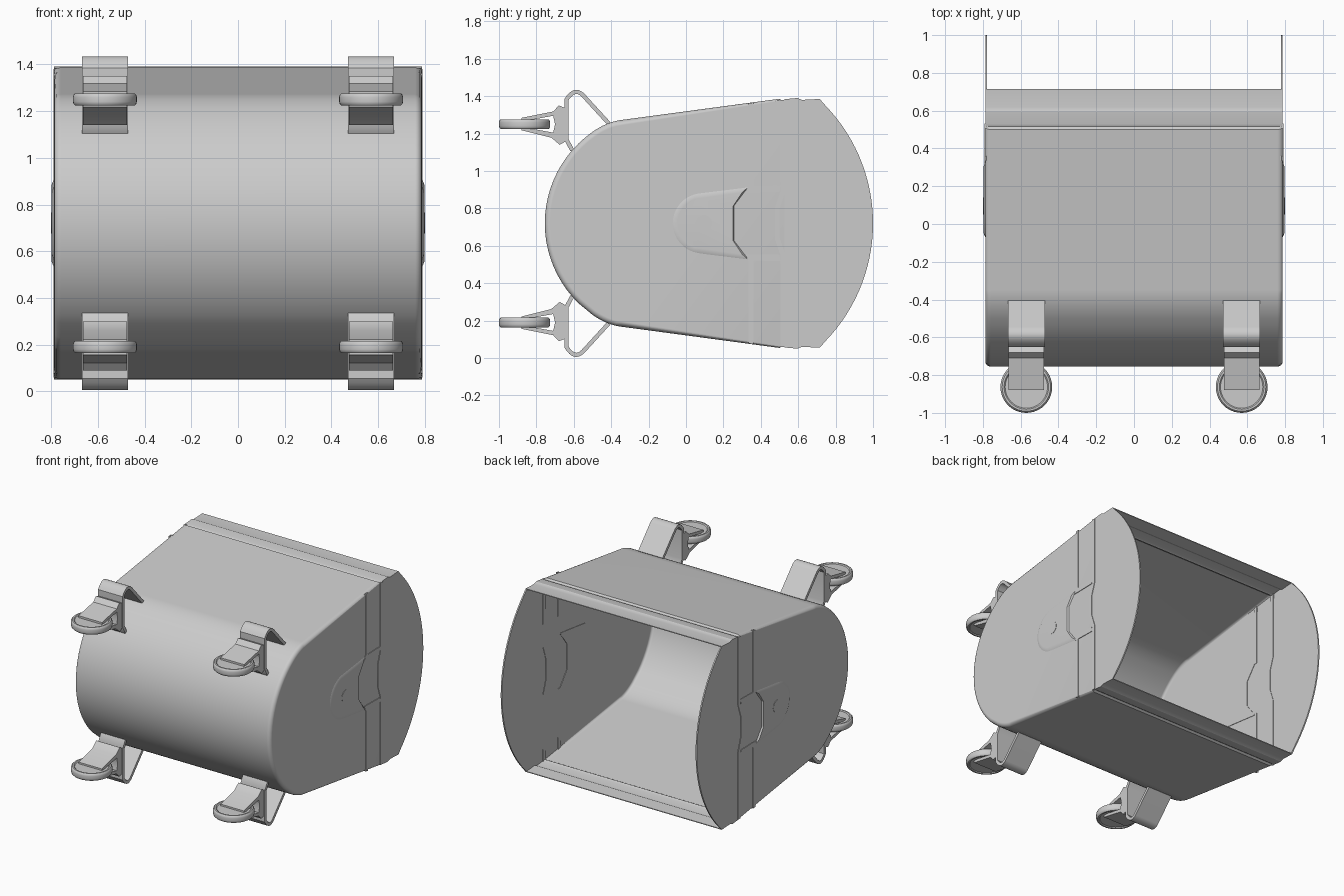
import bpy, bmesh, math
from mathutils import Vector

if "Cube" in bpy.data.objects:
    bpy.data.objects.remove(bpy.data.objects["Cube"], do_unlink=True)

MID = 0.72      # height of the symmetry plane
HALF = 0.787    # half width of the body

grey = bpy.data.materials.new("light_grey")
grey.use_nodes = True
grey.diffuse_color = (0.6, 0.6, 0.6, 1)
grey.node_tree.nodes["Principled BSDF"].inputs["Base Color"].default_value = (0.6, 0.6, 0.6, 1)


def finish(name, bm, angle=30, thickness=0):
    mesh = bpy.data.meshes.new(name)
    bm.to_mesh(mesh)
    bm.free()
    mesh.materials.append(grey)
    ob = bpy.data.objects.new(name, mesh)
    bpy.context.collection.objects.link(ob)
    bpy.ops.object.select_all(action='DESELECT')
    ob.select_set(True)
    bpy.context.view_layer.objects.active = ob
    if thickness:
        mod = ob.modifiers.new("sheet", 'SOLIDIFY')
        mod.thickness, mod.offset = thickness, -1
        bpy.ops.object.modifier_apply(modifier=mod.name)
    bpy.ops.object.shade_smooth_by_angle(angle=math.radians(angle))
    ob.modifiers.new("even_normals", 'WEIGHTED_NORMAL').keep_sharp = True
    return ob


def loft(name, loop_a, xa, loop_b, xb):
    """Closed solid between two (y, z) loops placed at two x positions."""
    bm = bmesh.new()
    a = [bm.verts.new((xa, y, z)) for y, z in loop_a]
    b = [bm.verts.new((xb, y, z)) for y, z in loop_b]
    bm.faces.new(a)
    bm.faces.new(b)
    for i in range(len(a)):
        j = (i + 1) % len(a)
        bm.faces.new((a[i], a[j], b[j], b[i]))
    bmesh.ops.recalc_face_normals(bm, faces=bm.faces)
    return finish(name, bm)


def prism(name, loop, xa, xb):
    return loft(name, loop, xa, loop, xb)


def flip(loop):
    return [(y, 2 * MID - z) for y, z in loop]


def bezier(p, q, r, n):
    p, q, r = Vector(p), Vector(q), Vector(r)
    return [tuple(p * (1 - t)**2 + q * 2 * t * (1 - t) + r * t * t)
            for t in (i / n for i in range(n + 1))]


# Body: folded sheet wall with two side panels, open at the back
upper = [(0.715, 1.385), (0.62, 1.38), (0.595, 1.39), (0.53, 1.384), (0.515, 1.376), (0.5, 1.386)]
upper += bezier((-0.35, 1.272), (-0.425, 1.262), (-0.5, 1.209), 6)
nose = []
start = math.atan2(0.489, 0.341)
for i in range(1, 24):
    a = start * (1 - i / 12)
    nose.append((-0.159 - 0.596 * math.cos(a), MID + 0.596 * math.sin(a)))
wall = upper + nose[:-1] + flip(upper)[::-1]
rim = []
swing = math.atan2(0.665, 0.62)
for i in range(1, 32):
    a = swing * (i / 16 - 1)
    rim.append((0.093 + 0.907 * math.cos(a), MID + 0.907 * math.sin(a)))

bm = bmesh.new()
rows = {s: [bm.verts.new((s * HALF, y, z)) for y, z in wall] for s in (-1, 1)}
for s in (-1, 1):
    bm.faces.new(rows[s] + [bm.verts.new((s * HALF, y, z)) for y, z in rim])
for i in range(len(wall) - 1):
    bm.faces.new((rows[-1][i], rows[-1][i + 1], rows[1][i + 1], rows[1][i]))
bmesh.ops.recalc_face_normals(bm, faces=bm.faces)
top = max((f for f in bm.faces if abs(f.normal.z) > 0.9), key=lambda f: f.calc_center_median().z)
if top.normal.z < 0:
    bmesh.ops.reverse_faces(bm, faces=bm.faces)
corner = [e for e in bm.edges if len(e.link_faces) == 2
          and abs(e.verts[0].co.x - e.verts[1].co.x) < 0.001
          and max(v.co.y for v in e.verts) < 0.51]
bmesh.ops.bevel(bm, geom=corner, offset=0.028, segments=4, profile=0.5, affect='EDGES')
finish("body_shell", bm, 25, 0.01)


# Pocket outline: round front end with flaring sides and a notched tail
def pocket(radius, flare_y, flare_z, notch_y, notch_z):
    pts = [(notch_y, MID + notch_z), (flare_y, MID + flare_z)]
    for i in range(17):
        a = math.radians(98 + 164 * i / 16)
        pts.append((0.09 + radius * math.cos(a), MID + radius * math.sin(a)))
    return pts + [(flare_y, MID - flare_z), (notch_y, MID - notch_z)]


outer = pocket(0.168, 0.34, 0.2, 0.26, 0.095)
inner = pocket(0.135, 0.3, 0.165, 0.25, 0.09)
pin = [(0.095 + 0.045 * math.cos(i * math.pi / 12), MID + 0.045 * math.sin(i * math.pi / 12))
       for i in range(24)]

# Ribs pressed into the side panels
front_rib = [(0.335, 0.915), (0.36, 0.915), (0.36, 1.366), (0.335, 1.362)]
tail_ridge = [(0.32, 0.885), (0.5, 0.888), (0.505, 0.922), (0.33, 0.918)]
bends = [(0.505, 1.38), (0.505, 0.89), (0.475, 0.8)]
bends += flip(bends)[::-1]
rear_rib = bends + [(y + 0.026, z) for y, z in reversed(bends)]

for s, side in ((1, "left"), (-1, "right")):
    base = s * (HALF - 0.003)
    raised = s * (HALF + 0.004)
    loft(side + "_pocket", outer, base, inner, s * 0.798)
    prism(side + "_pivot_pin", pin, s * 0.79, s * 0.8)
    prism(side + "_rear_rib", rear_rib, base, raised)
    for loop, part in ((front_rib, "front_rib"), (tail_ridge, "pocket_ridge")):
        prism(side + "_upper_" + part, loop, base, raised)
        prism(side + "_lower_" + part, flip(loop), base, raised)
    # Matching pressings on the inside of the panel
    deep, shown = s * (HALF - 0.007), s * (HALF - 0.013)
    prism(side + "_inner_pocket", outer, deep, shown)
    prism(side + "_inner_rear_rib", rear_rib, deep, shown)
    prism(side + "_inner_upper_rib", front_rib, deep, shown)
    prism(side + "_inner_lower_rib", flip(front_rib), deep, shown)


# Casters: bent strap, fork and wheel, mirrored above and below
def offset_strip(path, width):
    """Closed outline of a strip lying to the left of an open path."""
    pts = [Vector(p) for p in path]
    other = []
    for i, p in enumerate(pts):
        normals = []
        for j in (i, i + 1):
            if 0 < j < len(pts):
                d = (pts[j] - pts[j - 1]).normalized()
                normals.append(Vector((-d.y, d.x)))
        n = sum(normals, Vector((0, 0))).normalized()
        other.append(tuple(p + n * width / n.dot(normals[0])))
    return list(path) + other[::-1]


strap_path = [(-0.405, 1.262)] + bezier((-0.545, 1.415), (-0.6, 1.465), (-0.65, 1.385), 8)
strap_path += [(-0.65, 1.165), (-0.618, 1.105)]
strap = offset_strip(strap_path, 0.022)
fork = [(-0.64, 1.335), (-0.68, 1.35), (-0.71, 1.318), (-0.88, 1.284), (-0.88, 1.264),
        (-0.71, 1.295), (-0.7, 1.25), (-0.71, 1.205), (-0.88, 1.236), (-0.88, 1.218),
        (-0.72, 1.178), (-0.675, 1.14), (-0.64, 1.16)]
tread = [(0, 0.02), (0.112, 0.02), (0.118, 0.026), (0.128, 0.026), (0.134, 0.02), (0.137, 0.01)]
tread += [(r, -h) for r, h in reversed(tread)]


def wheel(name, x, z):
    bm = bmesh.new()
    verts = [bm.verts.new((r, 0, h)) for r, h in tread]
    edges = [bm.edges.new(pair) for pair in zip(verts, verts[1:])]
    bmesh.ops.spin(bm, geom=verts + edges, cent=(0, 0, 0), axis=(0, 0, 1),
                   angle=math.tau, steps=40, use_merge=True)
    bmesh.ops.remove_doubles(bm, verts=bm.verts, dist=0.0005)
    bmesh.ops.recalc_face_normals(bm, faces=bm.faces)
    finish(name, bm, 35).location = (x, -0.863, z)


for s, side in ((1, "left"), (-1, "right")):
    for level, shape in (("upper", list), ("lower", flip)):
        label = level + "_" + side
        x = s * 0.57
        prism(label + "_strap", shape(strap), x - 0.098, x + 0.098)
        prism(label + "_fork", shape(fork), x - 0.094, x + 0.094)
        wheel(label + "_wheel", x, shape([(0, 1.25)])[0][1])
